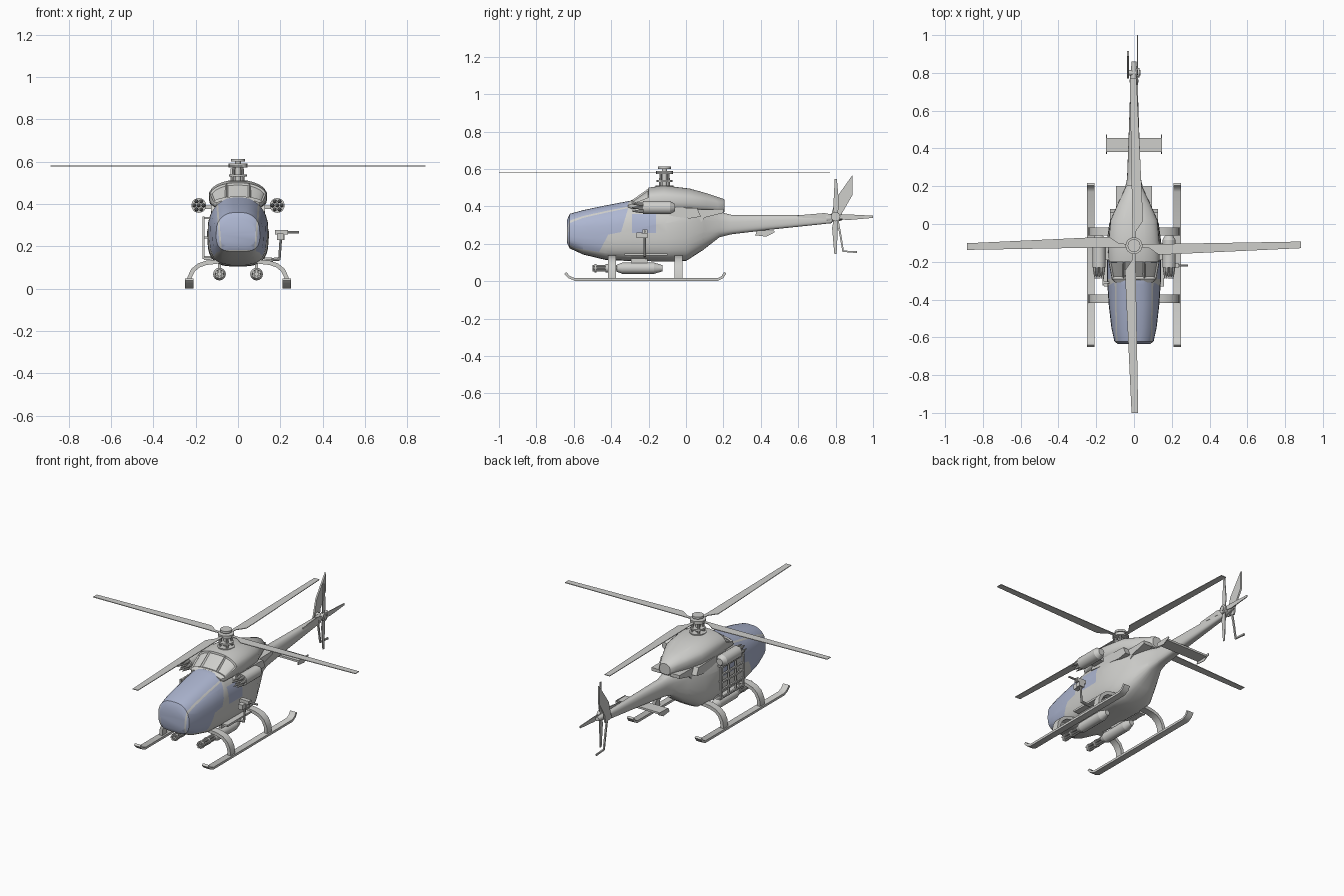
import bpy, bmesh, math
from mathutils import Vector, Matrix

cube = bpy.data.objects.get("Cube")
if cube:
    bpy.data.objects.remove(cube)


def material(name, rgb):
    m = bpy.data.materials.new(name)
    m.use_nodes = True
    m.diffuse_color = (*rgb, 1)
    m.node_tree.nodes["Principled BSDF"].inputs["Base Color"].default_value = (*rgb, 1)
    return m


GREY = material("light_grey", (0.62, 0.62, 0.6))
GLASS = material("blue_glass", (0.42, 0.47, 0.64))
made = []


def finish(name, bm):
    bmesh.ops.recalc_face_normals(bm, faces=bm.faces)
    me = bpy.data.meshes.new(name)
    bm.to_mesh(me)
    bm.free()
    me.materials.append(GREY)
    me.materials.append(GLASS)
    ob = bpy.data.objects.new(name, me)
    bpy.context.collection.objects.link(ob)
    made.append(ob)
    return ob


def loft(stations, power, taper, n=32):
    """Rounded-box rings along y; stations are (y, bottom, top, half width)."""
    bm = bmesh.new()
    rings = []
    for y, zb, zt, w in stations:
        ring = []
        for i in range(n):
            a = 2 * math.pi * (i + 0.5) / n
            c, s = math.cos(a), math.sin(a)
            u = math.copysign(abs(c) ** (2 / power), c)
            v = math.copysign(abs(s) ** (2 / power), s)
            x = w * u * (1 - taper * max(v, 0) ** 2)
            ring.append(bm.verts.new((x, y, (zb + zt) / 2 + v * (zt - zb) / 2)))
        rings.append(ring)
    for a, b in zip(rings, rings[1:]):
        for i in range(n):
            j = (i + 1) % n
            bm.faces.new((a[i], a[j], b[j], b[i]))
    bm.faces.new(rings[0])
    bm.faces.new(rings[-1])
    bmesh.ops.recalc_face_normals(bm, faces=bm.faces)
    return bm


def cut(bm, co, no):
    geom = bm.verts[:] + bm.edges[:] + bm.faces[:]
    bmesh.ops.bisect_plane(bm, geom=geom, dist=1e-5, plane_co=co, plane_no=no)


def rod(name, a, b, r, r2=None, sides=16):
    a, b = Vector(a), Vector(b)
    bm = bmesh.new()
    turn = (b - a).to_track_quat('Z', 'Y').to_matrix().to_4x4()
    bmesh.ops.create_cone(bm, cap_ends=True, segments=sides, radius1=r,
                          radius2=r if r2 is None else r2, depth=(b - a).length,
                          matrix=Matrix.Translation((a + b) / 2) @ turn)
    return finish(name, bm)


def box(name, centre, size):
    bm = bmesh.new()
    bmesh.ops.create_cube(bm, size=1, matrix=Matrix.Translation(centre) @ Matrix.Diagonal((*size, 1)))
    return finish(name, bm)


def prism(name, points, axis, lo, hi, matrix=None):
    """Flat outline extruded along one axis."""
    bm = bmesh.new()

    def place(p, h):
        c = list(p)
        c.insert("xyz".index(axis), h)
        return bm.verts.new(c)
    a = [place(p, lo) for p in points]
    b = [place(p, hi) for p in points]
    bm.faces.new(a)
    bm.faces.new(b)
    for i in range(len(a)):
        j = (i + 1) % len(a)
        bm.faces.new((a[i], a[j], b[j], b[i]))
    if matrix:
        bm.transform(matrix)
    return finish(name, bm)


def ribbon(name, path, thick, axis, lo, hi):
    """Bent bar: a path thickened in its plane, then extruded."""
    pts = [Vector(p) for p in path]
    left, right = [], []
    for i, p in enumerate(pts):
        d = (pts[min(i + 1, len(pts) - 1)] - pts[max(i - 1, 0)]).normalized()
        off = Vector((-d.y, d.x)) * thick / 2
        left.append(p + off)
        right.append(p - off)
    return prism(name, left + right[::-1], axis, lo, hi)


# Fuselage and tail boom, with the glazing cut into it
bm = loft([(-.635, .2, .33, .085), (-.622, .175, .36, .104), (-.55, .142, .38, .12),
           (-.43, .113, .405, .134), (-.3, .107, .43, .143), (-.1, .105, .43, .145),
           (0, .107, .43, .132), (.09, .165, .42, .092), (.18, .235, .37, .05),
           (.24, .25, .355, .037), (.45, .275, .354, .029), (.78, .31, .353, .018)], 3.4, .28)
edges = [(Vector(c), Vector(n)) for c, n in (
    ((0, -.6, .178), (0, .16, 1)), ((0, -.46, .165), (0, -.75, .4)),
    ((0, -.42, .248), (0, -.2, 1)), ((0, -.345, .27), (0, -1, .3)))]
for co, no in edges:
    cut(bm, co, no)
for s in (-1, 1):
    for x in (.086, .095):
        cut(bm, (s * x, 0, .3), (s, 0, -.08))
for y in (-.29, -.16):
    cut(bm, (0, y, 0), (0, 1, 0))
for z in (.257, .358):
    cut(bm, (0, 0, z), (0, 0, 1))
for f in bm.faces:
    c = f.calc_center_median()
    lower, front, sill, back = [(c - co).dot(no) > 0 for co, no in edges]
    pillar = .086 < abs(c.x) - .08 * (c.z - .3) < .095
    door = -.29 < c.y < -.16 and .257 < c.z < .358 and abs(c.x) > .1
    if door or (lower and not pillar and (front or (sill and back))):
        f.material_index = 1
finish("fuselage", bm)

# Engine cowling with three recessed intakes in its sloping front
bm = loft([(-.31, .385, .42, .1), (-.29, .375, .435, .118), (-.2, .37, .5, .135),
           (-.12, .365, .512, .138), (.02, .365, .495, .125), (.11, .365, .47, .085),
           (.2, .365, .44, .042), (.205, .37, .435, .036)], 3, .3)
for x in (-.055, .055):
    cut(bm, (x, 0, 0), (1, 0, 0))
bm.faces.ensure_lookup_table()
groups = {-1: [], 0: [], 1: []}
for f in bm.faces:
    c = f.calc_center_median()
    if -.29 < c.y < -.2 and c.z > .425 and f.normal.y < -.2:
        groups[0 if abs(c.x) < .055 else int(math.copysign(1, c.x))].append(f)
for faces in groups.values():
    if faces:
        bmesh.ops.inset_region(bm, faces=faces, thickness=.008, depth=-.008)
finish("engine_cowling", bm)

# Main rotor
HUB = Vector((0, -.115, .58))
blade = [(.03, -.009), (.08, -.012), (.13, -.047), (.2, -.045), (.885, -.013),
         (.885, .022), (.13, .009), (.03, .009)]
for k in range(4):
    turn = Matrix.Translation(HUB) @ Matrix.Rotation(k * math.pi / 2, 4, 'Z')
    prism("rotor_blade", blade, "z", -.002, .002, turn)
    d = Matrix.Rotation((k + .5) * math.pi / 2, 3, 'Z') @ Vector((.034, 0, 0))
    rod("pitch_link", HUB + d + Vector((0, 0, -.075)), HUB + d * .8, .007, sides=8)
for name, z0, z1, r in (("rotor_mast", -.1, .02, .014), ("swash_plate", -.05, -.04, .042),
                        ("mast_base", -.085, -.068, .048), ("rotor_hub", -.008, .01, .045),
                        ("hub_cap", .02, .033, .034)):
    rod(name, HUB + Vector((0, 0, z0)), HUB + Vector((0, 0, z1)), r)

# Tail: gearbox, rotor, fin, skid and stabiliser
rod("tail_gearbox", (0, .75, .335), (0, .86, .345), .024, .012)
rod("tail_rotor_shaft", (-.035, .8, .345), (.035, .8, .345), .014)
rod("tail_rotor_hub", (.01, .8, .345), (.03, .8, .345), .025)
tail_blade = [(.01, -.009), (.06, -.019), (.2, -.007), (.2, .005), (.06, .012), (.01, .009)]
for k in range(4):
    prism("tail_rotor_blade", tail_blade, "x", .016, .021,
          Matrix.Translation((0, .8, .345)) @ Matrix.Rotation(k * math.pi / 2, 4, 'X'))
prism("tail_fin", [(.77, .33), (.8, .44), (.89, .567), (.89, .46), (.835, .365), (.83, .32)],
      "x", -.036, -.026)
ribbon("tail_skid", [(.81, .33), (.825, .25), (.84, .16), (.915, .155)], .01, "x", -.036, -.027)
box("stabiliser", (0, .418, .262), (.29, .076, .012))
for s in (-1, 1):
    prism("stabiliser_tip", [(.37, .245), (.43, .238), (.475, .262), (.47, .272), (.38, .27)],
          "x", s * .145 - .002, s * .145 + .002)

for s in (-1, 1):
    # Landing gear
    ribbon("skid", [(-.645, .043), (-.625, .022), (-.595, .009), (.17, .009), (.195, .022), (.21, .045)],
           .014, "x", s * .23 - .02, s * .23 + .02)
    leg = [(.232, .012), (.228, .055), (.212, .088), (.185, .11), (.15, .122), (.08, .13)]
    for y in (-.395, -.04):
        ribbon("skid_leg", [(s * x, z) for x, z in leg], .02, "y", y - .022, y + .022)
    # Rotary gun pods under the belly
    gx, gz = s * .0875, .069
    rod("gun_body", (gx, -.34, gz), (gx, -.17, gz), .03)
    rod("gun_tail", (gx, -.17, gz), (gx, -.125, gz), .03, .016)
    rod("gun_collar", (gx, -.37, gz), (gx, -.34, gz), .019, .03)
    for y in (-.49, -.43):
        rod("barrel_clamp", (gx, y, gz), (gx, y + .012, gz), .022)
    for k in range(6):
        a = k * math.pi / 3
        px, pz = gx + .014 * math.cos(a), gz + .014 * math.sin(a)
        rod("gun_barrel", (px, -.5, pz), (px, -.36, pz), .006, sides=8)
    box("gun_pylon", (gx, -.25, .105), (.016, .09, .03))
    # Rocket pods beside the cowling
    rx, rz = s * .185, .393
    rod("rocket_pod", (rx, -.23, rz), (rx, -.085, rz), .035, sides=20)
    rod("rocket_pod_tail", (rx, -.085, rz), (rx, -.06, rz), .035, .02, sides=20)
    for k in range(7):
        a = k * math.pi / 3
        q = .022 if k < 6 else 0
        px, pz = rx + q * math.cos(a), rz + q * math.sin(a)
        rod("rocket", (px, -.25, pz), (px, -.225, pz), .009, sides=8)
        rod("rocket_tip", (px, -.29, pz), (px, -.25, pz), .002, .009, sides=8)
    box("rocket_pylon", (s * .14, -.15, .385), (.07, .08, .018))
    # Engine side fairing and cabin step
    prism("side_fairing", [(-.24, .35), (-.05, .33), (.08, .315), (.1, .34), (.2, .365), (.2, .385), (-.2, .38)],
          "x", s * .035, s * .095)
    prism("shoulder_fairing", [(-.22, .365), (.02, .335), (.08, .345), (.06, .39), (-.2, .4)],
          "x", s * .08, s * .128)
    box("cabin_step", (s * .142, -.215, .142), (.036, .23, .012))

# Door gun on the left side
rod("gun_arm", (.13, -.22, .135), (.195, -.22, .14), .008, sides=8)
rod("gun_post", (.195, -.22, .135), (.203, -.22, .25), .006, sides=8)
box("gun_cradle", (.203, -.22, .243), (.035, .028, .026))
box("door_gun", (.205, -.22, .266), (.06, .026, .022))
rod("door_gun_barrel", (.225, -.22, .266), (.287, -.22, .266), .006, sides=8)
box("ammunition_box", (.2, -.25, .245), (.03, .03, .03))

# Ladder rack on the right side
for y in (-.32, -.25, -.18, -.11):
    box("rack_upright", (-.163, y, .24), (.01, .01, .2))
for i in range(5):
    z = .15 + i * .046
    box("rack_rail", (-.163, -.215, z), (.01, .22, .01))
    if i % 2 == 0:
        for y in (-.31, -.12):
            box("rack_bracket", (-.147, y, z), (.04, .01, .01))

# Smooth shading with sharp edges kept
bpy.ops.object.select_all(action='DESELECT')
for ob in made:
    ob.select_set(True)
bpy.context.view_layer.objects.active = made[0]
bpy.ops.object.shade_smooth_by_angle(angle=math.radians(32))
